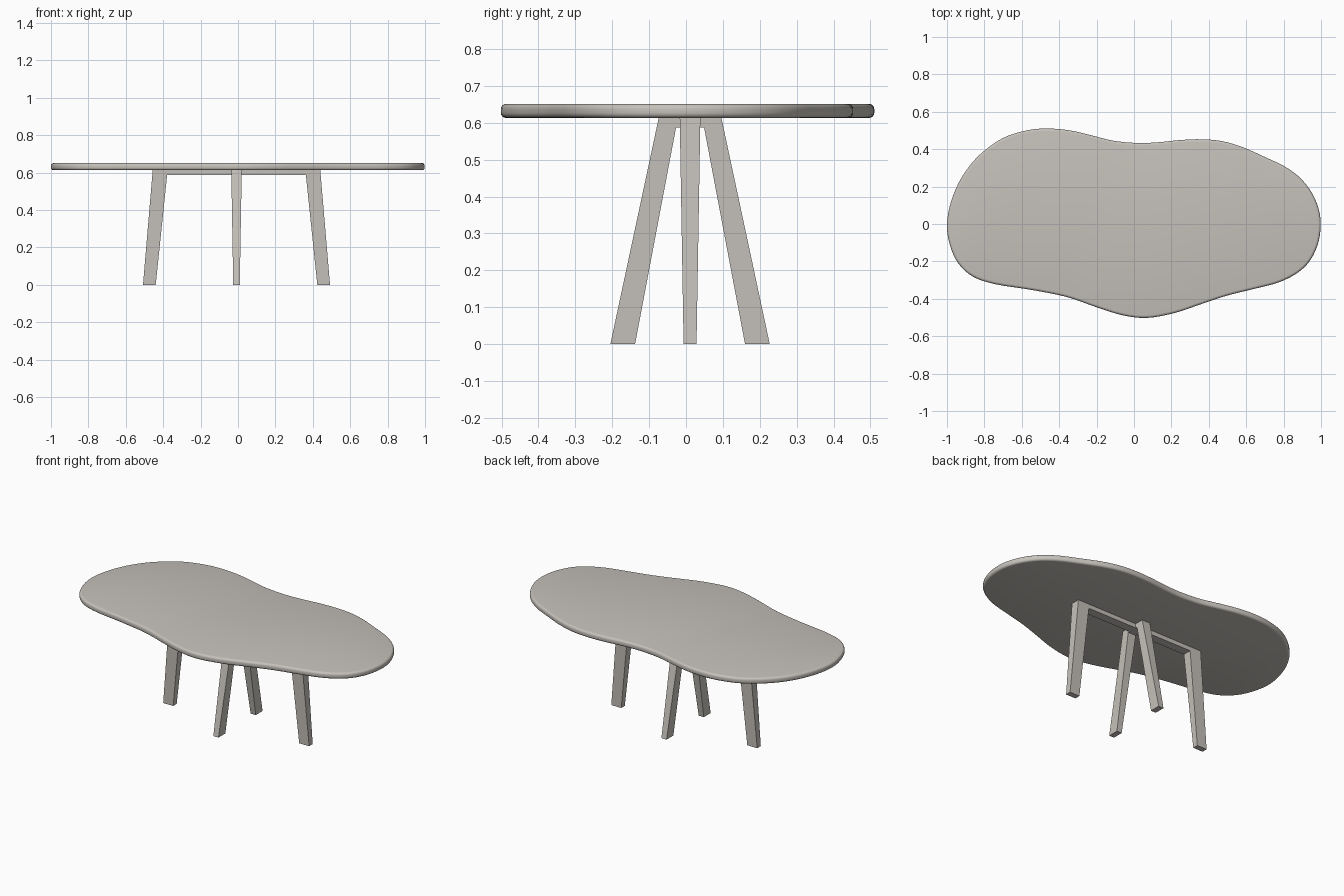
import bpy, bmesh, math
from mathutils import Vector

if "Cube" in bpy.data.objects:
    bpy.data.objects.remove(bpy.data.objects["Cube"])

mat = bpy.data.materials.new("warm_grey")
mat.diffuse_color = (0.56, 0.53, 0.49, 1)
mat.use_nodes = True
mat.node_tree.nodes["Principled BSDF"].inputs["Base Color"].default_value = mat.diffuse_color


def finish(bm, name, smooth=False):
    bmesh.ops.recalc_face_normals(bm, faces=bm.faces)
    me = bpy.data.meshes.new(name)
    bm.to_mesh(me)
    bm.free()
    me.materials.append(mat)
    ob = bpy.data.objects.new(name, me)
    bpy.context.collection.objects.link(ob)
    if smooth:
        bpy.ops.object.select_all(action='DESELECT')
        ob.select_set(True)
        bpy.context.view_layer.objects.active = ob
        bpy.ops.object.shade_smooth_by_angle(angle=math.radians(35))
    return ob


def stack(bm, rings):
    """Skin a list of equal vertex rings and cap both ends."""
    vs = [[bm.verts.new(p) for p in r] for r in rings]
    n = len(vs[0])
    for a, b in zip(vs, vs[1:]):
        for i in range(n):
            j = (i + 1) % n
            bm.faces.new((a[i], a[j], b[j], b[i]))
    bm.faces.new(vs[0][::-1])
    bm.faces.new(vs[-1])


# Organic table top: smooth closed outline, rounded rim
outline = [Vector(p) for p in (
    (-1.0, 0.0), (-.975, .13), (-.915, .26), (-.825, .37), (-.70, .46),
    (-.56, .503), (-.44, .51), (-.33, .498), (-.22, .472), (-.11, .445),
    (.02, .433), (.13, .437), (.25, .449), (.36, .453), (.47, .443),
    (.58, .411), (.70, .358), (.81, .305), (.90, .235), (.965, .14),
    (.997, .03), (.988, -.09), (.945, -.19), (.88, -.257), (.78, -.31),
    (.65, -.345), (.50, -.382), (.36, -.428), (.22, -.475), (.07, -.502),
    (-.06, -.488), (-.20, -.445), (-.36, -.39), (-.55, -.352),
    (-.74, -.322), (-.86, -.282), (-.94, -.21), (-.985, -.11))]
n = len(outline)
loop = []
for i in range(n):
    p0, p1, p2, p3 = (outline[(i + k) % n] for k in (-1, 0, 1, 2))
    for s in range(4):
        t = s / 4
        loop.append(0.5 * (2 * p1 + (p2 - p0) * t
                    + (2 * p0 - 5 * p1 + 4 * p2 - p3) * t * t
                    + (3 * p1 - p0 - 3 * p2 + p3) * t ** 3))
m = len(loop)
inward = []
for i in range(m):
    d = (loop[(i + 1) % m] - loop[i - 1]).normalized()
    inward.append(Vector((d.y, -d.x)))

z0, z1, r = 0.613, 0.651, 0.014
rim = [(r * (1 - math.sin(a)), z0 + r * (1 - math.cos(a)))
       for a in (k * math.pi / 8 for k in range(5))]
rim += [(o, z0 + z1 - z) for o, z in rim[::-1]]
bm = bmesh.new()
stack(bm, [[(*(p + q * o), z) for p, q in zip(loop, inward)] for o, z in rim])
finish(bm, "table_top", True)


# Leg frames: two splayed tapering legs joined by a bar under the top
CX, CY, BAR = -0.008, 0.011, 0.587


def leg_frame(name, foot_out, foot_in, bar_in, top_out, along_x):
    profile = [(-foot_out, 0), (-foot_in, 0), (-bar_in, BAR), (bar_in, BAR),
               (foot_in, 0), (foot_out, 0), (top_out, z0), (-top_out, z0)]
    bm = bmesh.new()
    sides = []
    for s in (-1, 1):
        ring = []
        for u, z in profile:
            w = s * (0.0175 + 0.0105 * z / z0)
            ring.append(bm.verts.new((CX + u, CY + w, z) if along_x
                                     else (CX + w, CY + u, z)))
        sides.append(ring)
    a, b = sides
    for i in range(8):
        j = (i + 1) % 8
        bm.faces.new((a[i], a[j], b[j], b[i]))
    # left leg, bar, right leg on each side
    for v in sides:
        for idx in ((0, 1, 2, 7), (7, 2, 3, 6), (3, 4, 5, 6)):
            bm.faces.new([v[k] for k in idx])
    finish(bm, name)


leg_frame("long_leg_frame", 0.500, 0.432, 0.371, 0.448, True)
leg_frame("cross_leg_frame", 0.216, 0.149, 0.038, 0.085, False)
